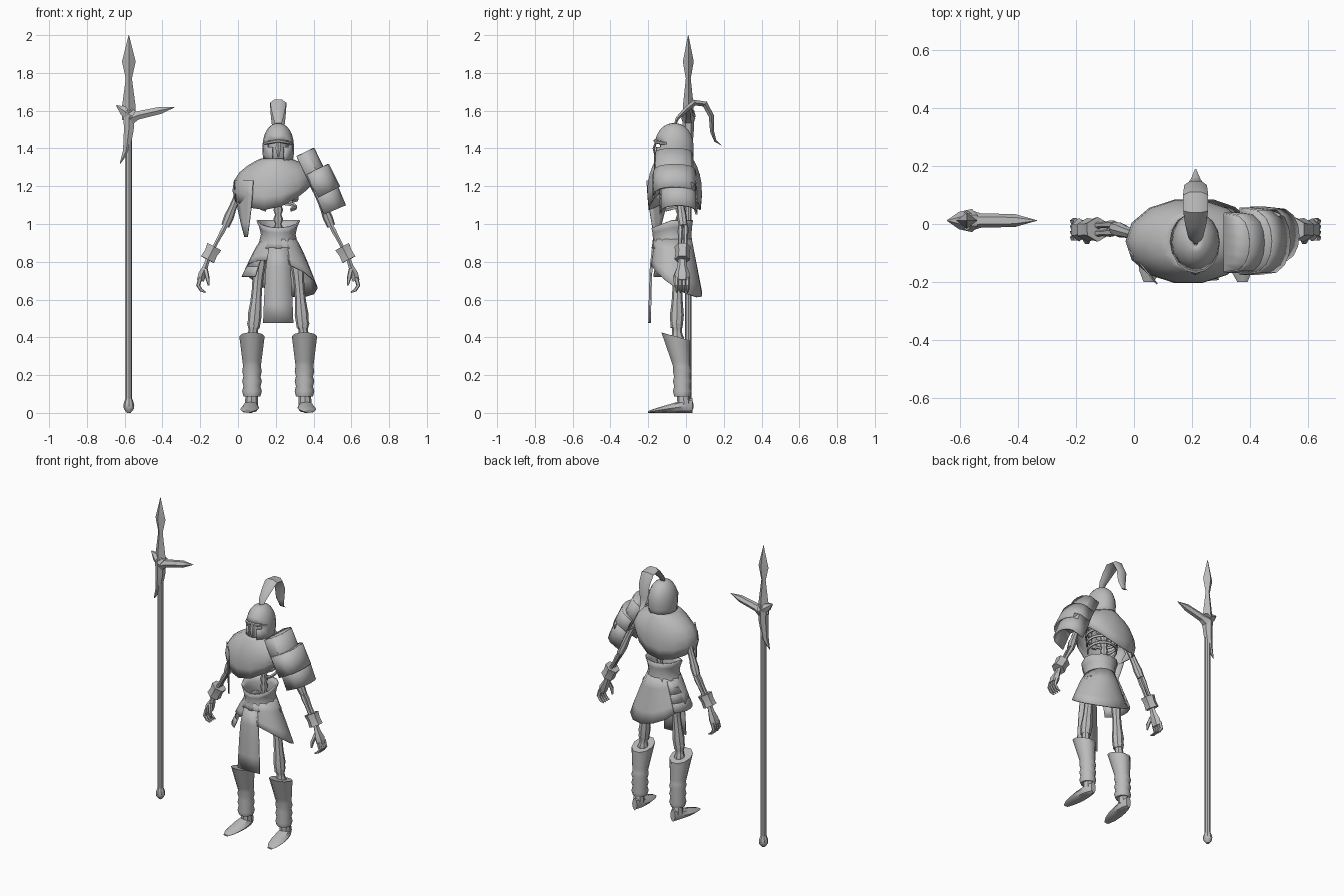
import bpy, bmesh
from math import sin, cos, pi, tau, radians
from mathutils import Vector

if "Cube" in bpy.data.objects:
    bpy.data.objects.remove(bpy.data.objects["Cube"])

tone = (.5, .5, .5, 1)
grey = bpy.data.materials.new("plain_grey")
grey.use_nodes = True
grey.diffuse_color = tone
grey.node_tree.nodes["Principled BSDF"].inputs["Base Color"].default_value = tone

X, Y, Z = Vector((1, 0, 0)), Vector((0, 1, 0)), Vector((0, 0, 1))
middle = .213  # centre line of the figure


def surface(name, point, rows, cols, closed=True, cap=False, thick=0, hole=None, sharp=40):
    """Skin the grid point(u, v), with u down the rows and v along each row."""
    bm = bmesh.new()
    count = cols if closed else cols + 1
    grid = [[bm.verts.new(point(i / rows, j / cols)) for j in range(count)] for i in range(rows + 1)]
    for i in range(rows):
        for j in range(cols):
            if hole and hole(i, j):
                continue
            k = (j + 1) % count
            bm.faces.new((grid[i][j], grid[i][k], grid[i + 1][k], grid[i + 1][j]))
    if cap:
        bm.faces.new(grid[0][::-1])
        bm.faces.new(grid[-1])
    bmesh.ops.recalc_face_normals(bm, faces=bm.faces)
    mesh = bpy.data.meshes.new(name)
    bm.to_mesh(mesh)
    bm.free()
    mesh.materials.append(grey)
    part = bpy.data.objects.new(name, mesh)
    bpy.context.collection.objects.link(part)
    if thick:
        shell = part.modifiers.new("thickness", "SOLIDIFY")
        shell.thickness, shell.offset = thick, 0
    bpy.ops.object.select_all(action="DESELECT")
    part.select_set(True)
    bpy.context.view_layer.objects.active = part
    bpy.ops.object.shade_smooth_by_angle(angle=radians(sharp))


def tube(name, path, widths, across=Y, flat=1, sides=8, sharp=40):
    """Capped tube; each width lies along 'across', flat scales the other way."""
    path = [Vector(p) for p in path]
    last = len(path) - 1

    def point(u, v):
        i = round(u * last)
        along = (path[min(i + 1, last)] - path[max(i - 1, 0)]).normalized()
        wide = (across - along * across.dot(along)).normalized()
        deep = along.cross(wide) * flat
        return path[i] + (wide * cos(tau * v) + deep * sin(tau * v)) * widths[i]

    surface(name, point, last, sides, cap=True, sharp=sharp)


def upright(name, x, y, heights, widths, **shape):
    tube(name, [(x, y, z) for z in heights], widths, **shape)


def bone(name, start, end, thick, sides=8):
    """Straight bone that swells towards both joints."""
    steps = [k / 6 for k in range(7)]
    widths = [thick * (.6 + .5 * abs(2 * t - 1) ** 2 - (.4 if t in (0, 1) else 0)) for t in steps]
    tube(name, [start.lerp(end, t) for t in steps], widths, sides=sides)


def oval(x, y, z, wide, deep, angle):
    return Vector((x + wide * cos(angle), y + deep * sin(angle), z))


# Polearm
pole_x, pole_y = -.578, .012
upright("spear_shaft", pole_x, pole_y, (.04, 1.6), (.018, .018))
upright("spear_pommel", pole_x, pole_y, (0, .02, .04, .06, .08), (.01, .026, .029, .024, .016))
upright("spear_blade", pole_x, pole_y, (1.55, 1.63, 1.77, 1.86, 2), (.03, .028, .013, .029, .001),
        flat=1.25, sides=4, sharp=20)
for name, reach in (
        ("spear_socket", [(-.624, 1.32, .002), (-.592, 1.385, .02), (pole_x, 1.5, .03), (pole_x, 1.6, .034)]),
        ("spear_side_spur", [(-.56, 1.57, .04), (-.605, 1.6, .03), (-.645, 1.628, .002)]),
        ("spear_hook", [(-.57, 1.56, .038), (-.53, 1.575, .025), (-.41, 1.602, .022), (-.336, 1.618, .001)])):
    tube(name, [(x, pole_y, z) for x, z, w in reach], [w for x, z, w in reach], sides=6, sharp=20)

# Helmet with an open face, skull and crest
head_y = -.063
surface("helmet", lambda u, v: oval(middle, head_y, 1.53 - .205 * u ** 1.8,
                                    .08 * sin(.1 + 1.9 * u), .1 * sin(.1 + 1.9 * u), tau * v),
        8, 16, thick=.008, hole=lambda i, j: i > 4 and abs(j - 11.5) < (2 if i == 5 else 1))
brow = [oval(middle, head_y, 1.44 - .015 * abs(cos(pi * k / 8)), .078, -.1, pi * k / 8) for k in range(1, 8)]
tube("helmet_brow", brow, [.009] * len(brow), across=Z, sides=6)
tube("nose_guard", [(middle, -.155, 1.45), (middle, -.17, 1.4), (middle, -.163, 1.355)],
     [.01, .014, .005], across=X, flat=.5, sides=4)
upright("skull", middle, head_y, (1.3, 1.33, 1.38, 1.44, 1.5), (.05, .07, .075, .074, .03), flat=.7)
crest = [(-.065, 1.51), (-.045, 1.56), (0, 1.605), (.045, 1.643), (.1, 1.635),
         (.135, 1.57), (.138, 1.49), (.155, 1.44), (.19, 1.415)]
tube("helmet_crest", [(middle, y, z) for y, z in crest],
     [.002 + .042 * sin(pi * (.08 + .92 * k / 8)) for k in range(9)], across=X, flat=.42, sides=6)

# Spine, rib cage and pelvis
knobs = range(21)
upright("spine", middle, -.03, [.85 + k / 40 for k in knobs], [.026 if k % 2 else .017 for k in knobs])
upright("pelvis", middle, -.04, (.8, .84, .9), (.05, .06, .05), flat=1.6)
upright("breastbone", middle, -.13, (1.14, 1.28), (.01, .01), flat=2, sides=6)
for level in range(5):
    girth = .095 + .008 * min(level, 2)
    for side in (-1, 1):
        turns = [pi * k / 8 for k in range(9 if level > 1 else 7)]
        path = [(middle + side * girth * sin(t), -.05 + .08 * cos(t), 1.09 + .045 * level + .02 * cos(t))
                for t in turns]
        tube("rib", path, [.011] * len(turns), across=Z, flat=.55, sides=5)


# Cape over both shoulders, hanging lower at the back and the right side
def cape(u, v):
    angle = tau * v
    hem = 1.12 + .04 * cos(angle) + .04 * cos(2 * angle)
    spread = abs(sin(2 * u)) ** 1.5
    return oval(.2 - .015 * u, -.06, 1.345 + (hem - 1.345) * u ** 1.6,
                .075 + .14 * spread, .095 + .05 * spread, angle)


def cape_flap(u, v):
    narrow = 1 - .85 * u ** 1.5
    return Vector((.045 + .1 * (v - .65) * narrow, -.16 + (.03 - .15 * v + .06) * narrow * .8, 1.23 - .3 * u))


surface("cape", cape, 6, 14, thick=.006)
surface("cape_flap", cape_flap, 4, 3, closed=False, thick=.005)


# Layered armour on the left shoulder
def shoulder_plate(name, x, z, run, drop, depth, half, y):
    down = Vector((run, 0, -drop))
    out = Vector((drop, 0, run)).normalized()

    def arch(u, v):
        turn = pi * (v - .5)
        return Vector((x, y, z)) + down * u + out * depth * max(0, cos(turn)) ** .55 + Y * half * sin(turn)

    def lid(u, v):
        rim = arch(0, v)
        return rim.lerp(Vector((x, rim.y, z)), u)

    surface(name, arch, 2, 8, closed=False, thick=.01, sharp=35)
    surface(name + "_end", lid, 1, 8, closed=False, thick=.005)


shoulder_plate("shoulder_plate_upper", .31, 1.357, .085, .175, .1, .1, -.065)
shoulder_plate("shoulder_plate_middle", .365, 1.26, .06, .12, .125, .112, -.06)
shoulder_plate("shoulder_plate_lower", .4, 1.18, .055, .13, .122, .095, -.04)


# Waist guard, skirt, hip plates and front cloth
def waist_guard(u, v):
    flare = .024 * abs(2 * u - 1) ** 1.5
    dip = .02 * max(0, -sin(tau * v)) * (1 - u)
    return oval(middle, -.073, 1.02 - .15 * u - 2 * dip, .088 + flare, .098 + flare / 3, tau * v)


def skirt(u, v):
    angle = tau * v
    hem = .71 - .05 * cos(angle) - .085 * sin(angle)
    return oval(.217 + .013 * u, -.07 + .02 * u, .92 + (hem - .92) * u,
                .09 + .1 * u ** .85, .1 + .036 * u, angle)


surface("waist_guard", waist_guard, 4, 12, thick=.008)
surface("skirt", skirt, 4, 14, thick=.006)
for layer in range(3):
    grow = .026 * layer
    surface("hip_plate", lambda u, v: oval(middle, -.06, .9 - 2 * grow - .075 * u, .1 + grow + .04 * u,
                                           .1 + grow / 2 + .018 * u, pi * (.78 + v / 2)),
            1, 6, closed=False, thick=.008)
surface("front_cloth", lambda u, v: Vector((middle + (2 * v - 1) * (.05 + .03 * u ** .5),
                                            -.17 - .02 * u ** .4 - .006 * sin(pi * v), .875 - .4 * u)),
        4, 2, closed=False, thick=.008)

# Limbs, mirrored about the centre line
for sign, side in ((-1, "right_"), (1, "left_")):
    def at(out, y, z):
        return Vector((middle + sign * out, y, z))

    shoulder, elbow, wrist = at(.17, -.05, 1.26), at(.28, -.015, .99), at(.37, -.02, .82)
    hip, knee, ankle = at(.095, -.04, .86), at(.13, -.05, .45), at(.14, -.015, .1)

    bone(side + "collar_bone", at(.02, -.12, 1.28), shoulder, .015, 6)
    bone(side + "upper_arm", shoulder, elbow, .032)
    for shift in (Y * .014, Y * -.014):
        bone(side + "forearm", elbow + shift, wrist + shift, .018, 6)
    tube(side + "bracer", [elbow.lerp(wrist, t) for t in (.65, .85, 1.05)], [.043, .037, .041],
         flat=1.1, sides=6, sharp=25)
    tube(side + "palm", [wrist, at(.385, -.02, .775), at(.402, -.02, .735), at(.412, -.02, .7)],
         [.02, .026, .04, .036], flat=.6, sides=6)
    for k in range(4):
        y = -.048 + .019 * k
        tube(side + "finger", [at(.412, y, .715), at(.424, y, .675), at(.408, y, .65), at(.385, y, .638)],
             [.012, .011, .009, .004], sides=5)
    tube(side + "thumb", [at(.385, -.04, .76), at(.375, -.06, .715), at(.368, -.058, .675)],
         [.013, .012, .005], sides=5)

    bone(side + "thigh", hip, knee, .045)
    bone(side + "knee_joint", at(.13, -.05, .49), at(.135, -.045, .38), .042)
    tube(side + "ankle", [ankle, at(.142, -.01, .04)], [.032, .036])

    # Greave peaks in front of the knee and ends in three ridges
    def greave(u, v):
        flare = max(0, 1 - u / .55)
        ridge = .007 * abs(sin(6 * pi * u)) if u > .55 else 0
        size = .045 + ridge + .022 * flare
        rise = -.022 * flare * sin(tau * v)
        return oval(middle + sign * .139, -.02 - .035 * flare, .405 - .317 * u + rise,
                    size, size + .012 * flare, tau * v)

    def foot(u, v):
        tall = .005 + .035 * (1 - u) ** .9
        wide = .018 + .03 * sin(pi * u) ** .7 if 0 < u < 1 else .018
        return at(.14 + .022 * u + wide * cos(tau * v), .035 - .235 * u, tall + tall * sin(tau * v))

    surface(side + "greave", greave, 12, 10, cap=True)
    surface(side + "foot", foot, 6, 8, cap=True)
